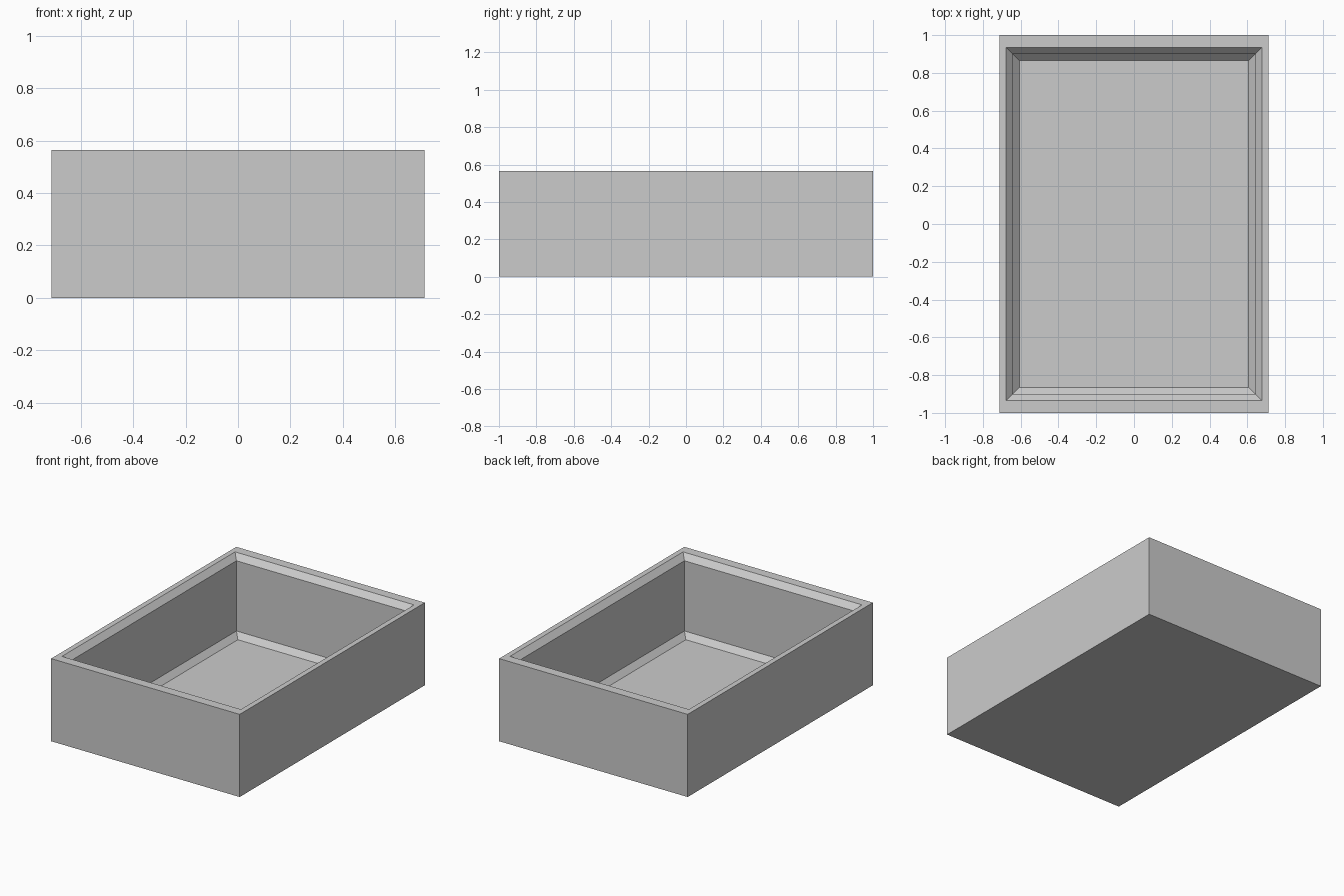
import bpy, bmesh

if "Cube" in bpy.data.objects:
    bpy.data.objects.remove(bpy.data.objects["Cube"])

# Outline rings (half x, half y, z): underside, outer rim, lip chamfer, inner wall, floor chamfer
rings = [
    (0.713, 1.0, 0.0),
    (0.713, 1.0, 0.565),
    (0.677, 0.935, 0.565),
    (0.642, 0.90, 0.527),
    (0.642, 0.90, 0.047),
    (0.607, 0.865, 0.01),
]

bm = bmesh.new()


def ring(hx, hy, z):
    return [bm.verts.new((sx * hx, sy * hy, z))
            for sx, sy in ((-1, -1), (1, -1), (1, 1), (-1, 1))]


loops = [ring(*r) for r in rings]

# Walls, rim and chamfers
for a, b in zip(loops, loops[1:]):
    for i in range(4):
        j = (i + 1) % 4
        bm.faces.new((a[i], a[j], b[j], b[i]))

# Underside and inner floor
bm.faces.new(loops[0][::-1])
bm.faces.new(loops[-1])

mesh = bpy.data.meshes.new("open_tray")
bm.to_mesh(mesh)
bm.free()
tray = bpy.data.objects.new("open_tray", mesh)
bpy.context.collection.objects.link(tray)
